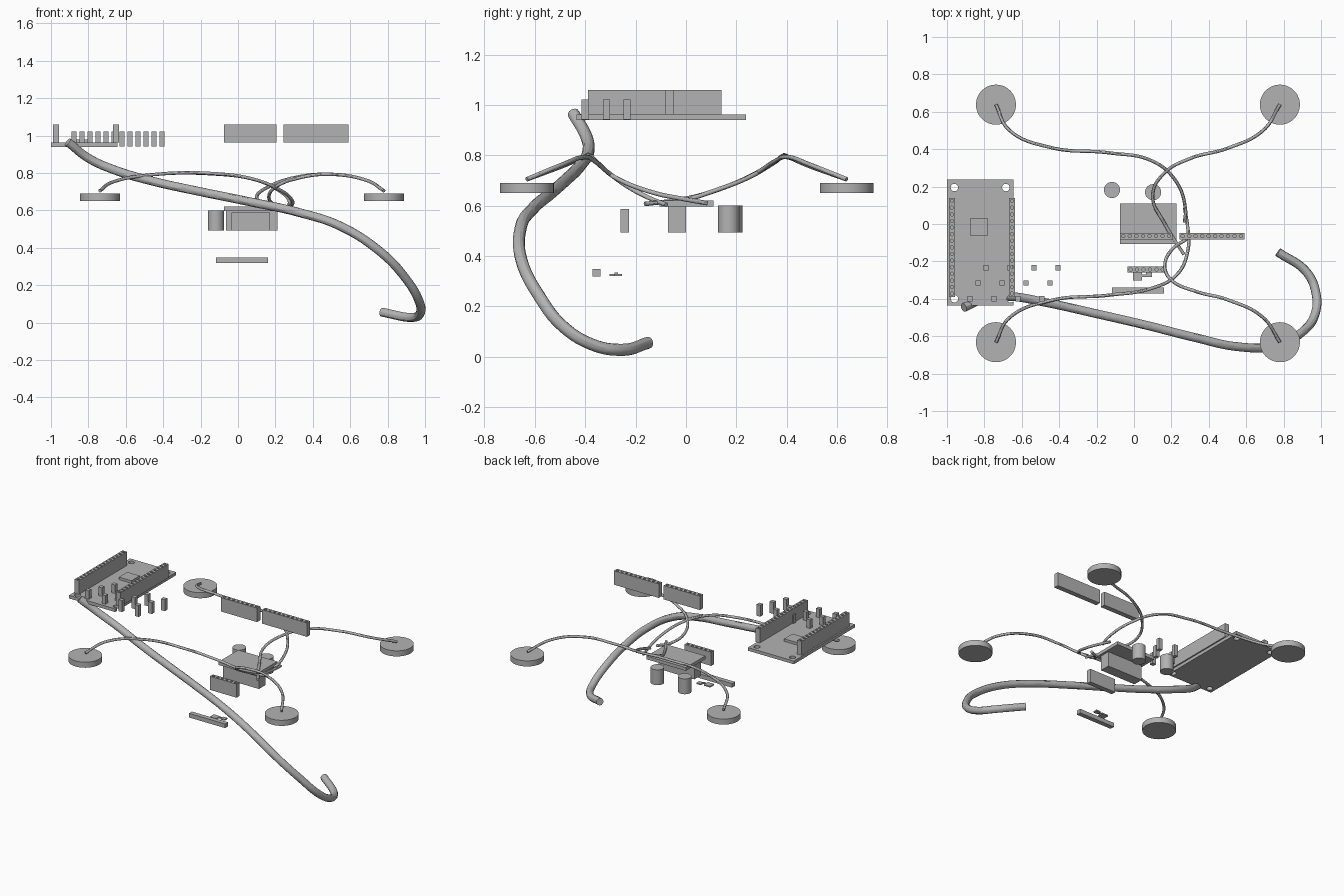
import bpy, bmesh
from mathutils import Matrix, Vector

cube = bpy.data.objects.get("Cube")
if cube:
    bpy.data.objects.remove(cube, do_unlink=True)

grey = bpy.data.materials.new("plain_grey")
grey.use_nodes = True
COLOUR = (0.45, 0.45, 0.45, 1)
grey.diffuse_color = COLOUR
grey.node_tree.nodes["Principled BSDF"].inputs["Base Color"].default_value = COLOUR


def finish(name, bm):
    mesh = bpy.data.meshes.new(name)
    bm.to_mesh(mesh)
    bm.free()
    mesh.materials.append(grey)
    obj = bpy.data.objects.new(name, mesh)
    bpy.context.collection.objects.link(obj)
    return obj


def activate(obj):
    bpy.ops.object.select_all(action='DESELECT')
    obj.select_set(True)
    bpy.context.view_layer.objects.active = obj


def box(name, x, y, z):
    """Box from its (low, high) range on each axis."""
    bm = bmesh.new()
    size = [b - a for a, b in (x, y, z)]
    mid = [(a + b) / 2 for a, b in (x, y, z)]
    bmesh.ops.create_cube(bm, size=1, matrix=Matrix.Translation(mid) @ Matrix.Diagonal((*size, 1)))
    return finish(name, bm)


def cylinders(name, centres, radius, z, sides):
    bm = bmesh.new()
    for x, y in centres:
        bmesh.ops.create_cone(bm, cap_ends=True, segments=sides, radius1=radius, radius2=radius,
                              depth=z[1] - z[0], matrix=Matrix.Translation((x, y, sum(z) / 2)))
    return finish(name, bm)


def smooth(obj):
    activate(obj)
    bpy.ops.object.shade_smooth_by_angle()


def drill(obj, centres, radius, z, sides=12):
    cutter = cylinders("hole_cutter", centres, radius, z, sides)
    cutter.hide_render = True
    mod = obj.modifiers.new("holes", 'BOOLEAN')
    mod.operation, mod.solver, mod.object = 'DIFFERENCE', 'EXACT', cutter
    activate(obj)
    bpy.ops.object.modifier_apply(modifier=mod.name)
    bpy.data.objects.remove(cutter, do_unlink=True)


def header(name, x, y, z, count):
    """Pin socket strip with a row of holes along its longer side."""
    obj = box(name, x, y, z)
    lo, hi = Vector((x[0], y[0])), Vector((x[1], y[1]))
    mid = (lo + hi) / 2
    along = Vector((1, 0)) if hi.x - lo.x > hi.y - lo.y else Vector((0, 1))
    pitch = (hi - lo).dot(along) / count
    drill(obj, [mid + along * pitch * (i - (count - 1) / 2) for i in range(count)],
          0.009, (z[1] - 0.05, z[1] + 0.02))


def tube(name, points, radius):
    """Smooth round cable through the points."""
    curve = bpy.data.curves.new(name, 'CURVE')
    curve.dimensions = '3D'
    curve.bevel_depth = radius
    curve.bevel_resolution = 4
    curve.use_fill_caps = True
    curve.resolution_u = 12
    spline = curve.splines.new('BEZIER')
    spline.bezier_points.add(len(points) - 1)
    for bp, co in zip(spline.bezier_points, points):
        bp.co = co
        bp.handle_left_type = bp.handle_right_type = 'AUTO'
    obj = bpy.data.objects.new(name, curve)
    bpy.context.collection.objects.link(obj)
    activate(obj)
    bpy.ops.object.convert(target='MESH')
    obj = bpy.context.object
    obj.data.materials.clear()
    obj.data.materials.append(grey)
    smooth(obj)


# Controller board with mounting holes, sockets and chip
board = box("controller_board", (-1, -0.645), (-0.435, 0.238), (0.94, 0.962))
drill(board, [(-0.96, 0.195), (-0.685, 0.195), (-0.96, -0.4), (-0.66, -0.4)], 0.02, (0.9, 1), 24)
TALL = (0.962, 1.059)
header("board_socket_right", (-0.99, -0.957), (-0.39, 0.14), TALL, 15)
header("board_socket_left", (-0.668, -0.636), (-0.39, 0.14), TALL, 15)
box("board_chip", (-0.877, -0.78), (-0.062, 0.03), (0.962, 0.98))

# Loose sockets
header("loose_socket_short", (-0.075, 0.205), (-0.082, -0.047), TALL, 8)
header("loose_socket_long", (0.243, 0.59), (-0.082, -0.047), TALL, 10)
header("front_socket", (-0.035, 0.171), (-0.26, -0.227), (0.493, 0.588), 6)

# Small pins stepping diagonally in three rows
for i in range(12):
    x, y = -0.877 + 0.0428 * i, (-0.4, -0.316, -0.234)[i % 3]
    box("pin_block", (x - 0.014, x + 0.014), (y - 0.014, y + 0.014), (0.942, 1.022))

# Driver module and capacitors
box("driver_plate", (-0.075, 0.227), (-0.106, 0.109), (0.597, 0.62))
box("driver_body", (-0.064, 0.212), (-0.072, 0), (0.493, 0.597))
smooth(cylinders("capacitors", [(-0.118, 0.182), (0.102, 0.17)], 0.043, (0.493, 0.6), 32))

# Strip and chips low down at the front
box("low_strip", (-0.118, 0.16), (-0.371, -0.339), (0.32, 0.349))
box("low_chip_large", (-0.005, 0.043), (-0.303, -0.26), (0.321, 0.33))
box("low_chip_small", (0.064, 0.096), (-0.284, -0.254), (0.321, 0.33))
box("low_chip_link", (0.043, 0.064), (-0.284, -0.27), (0.326, 0.334))

# Round motors
MOTORS = [(x, y) for x in (-0.738, 0.78) for y in (-0.632, 0.638)]
for x, y in MOTORS:
    smooth(cylinders("motor_disc", [(x, y)], 0.107, (0.651, 0.69), 48))

# Motor wires
tube("wire_back_right", [(-0.738, 0.638, 0.705), (-0.67, 0.505, 0.752), (-0.45, 0.41, 0.792),
                         (-0.13, 0.38, 0.795), (0.09, 0.34, 0.765), (0.22, 0.235, 0.706),
                         (0.275, 0.08, 0.648), (0.27, 0.01, 0.625)], 0.009)
tube("wire_front_right", [(-0.738, -0.632, 0.705), (-0.67, -0.505, 0.752), (-0.45, -0.41, 0.792),
                          (-0.13, -0.38, 0.797), (0.09, -0.345, 0.765), (0.23, -0.27, 0.706),
                          (0.29, -0.13, 0.652), (0.285, 0, 0.625), (0.27, 0.085, 0.61)], 0.009)
tube("wire_back_left", [(0.78, 0.638, 0.705), (0.69, 0.5, 0.76), (0.5, 0.405, 0.793),
                        (0.3, 0.35, 0.775), (0.16, 0.27, 0.725), (0.1, 0.15, 0.672),
                        (0.165, 0, 0.628), (0.267, -0.163, 0.607)], 0.009)
tube("wire_front_left", [(0.78, -0.632, 0.705), (0.69, -0.5, 0.76), (0.5, -0.405, 0.793),
                         (0.33, -0.36, 0.775), (0.2, -0.3, 0.725), (0.165, -0.225, 0.672),
                         (0.2, -0.14, 0.628), (0.285, -0.078, 0.604)], 0.009)

# Thick main cable
tube("main_cable", [(-0.91, -0.447, 0.966), (-0.8, -0.398, 0.88), (-0.67, -0.387, 0.82),
                    (-0.47, -0.42, 0.76), (-0.2, -0.48, 0.7), (0.06, -0.54, 0.647),
                    (0.33, -0.608, 0.588), (0.545, -0.655, 0.517), (0.76, -0.652, 0.38),
                    (0.89, -0.585, 0.245), (0.967, -0.485, 0.118), (0.973, -0.37, 0.048),
                    (0.925, -0.26, 0.028), (0.77, -0.15, 0.056)], 0.024)
